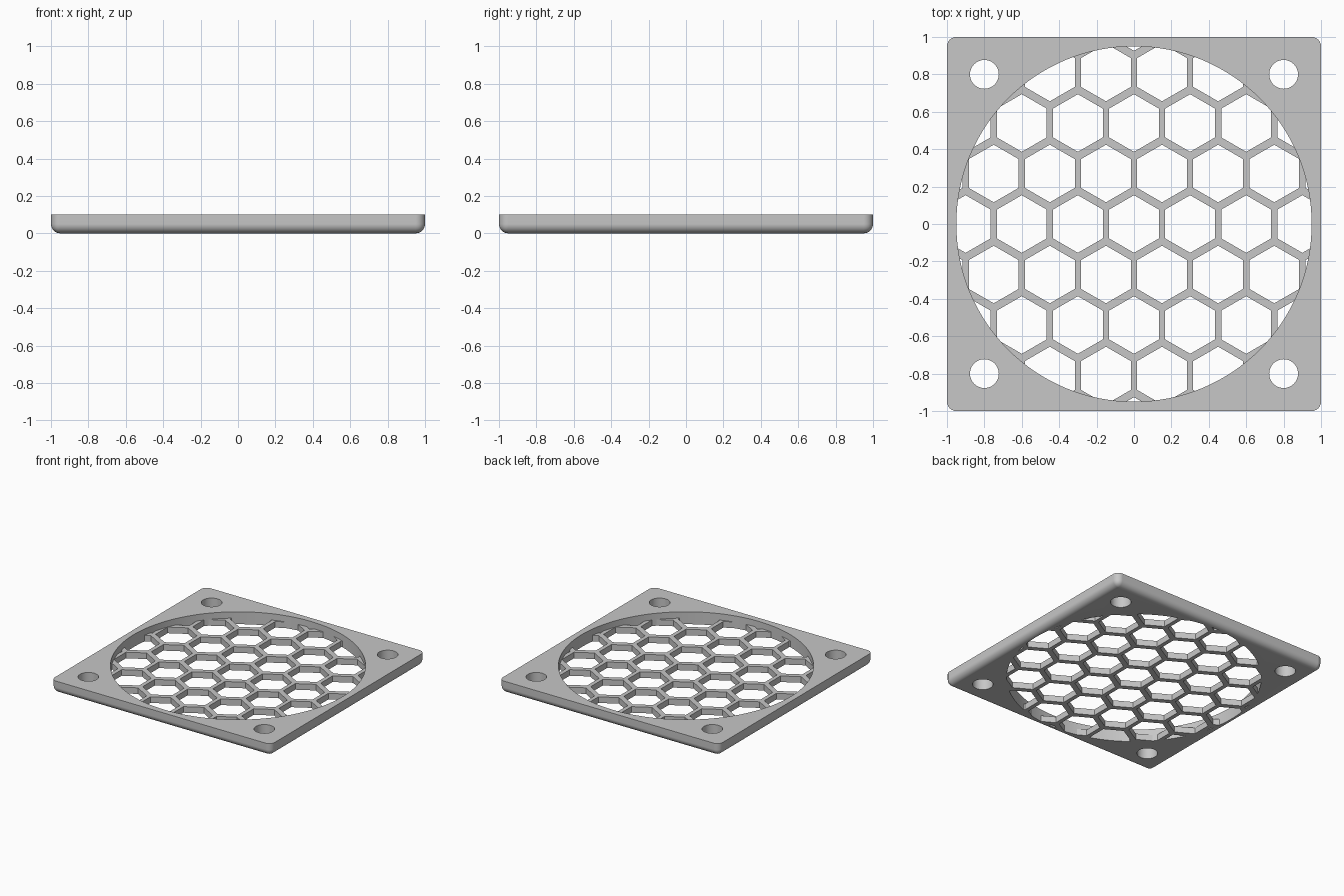
import bpy, bmesh
from math import pi, sin, cos, hypot

cube = bpy.data.objects.get("Cube")
if cube:
    bpy.data.objects.remove(cube, do_unlink=True)

HEIGHT, EDGE_R = 0.102, 0.05
BORE_R, GRILLE_THICK = 0.95, 0.05
PITCH_X, PITCH_Y, VENT_R = 0.30, 0.27, 0.154
HOLE_AT, HOLE_R = 0.80, 0.077

grey = bpy.data.materials.new("plain grey")
grey.use_nodes = True
grey.diffuse_color = (0.57, 0.57, 0.57, 1)
grey.node_tree.nodes["Principled BSDF"].inputs["Base Color"].default_value = grey.diffuse_color


def make_object(name, bm):
    bmesh.ops.recalc_face_normals(bm, faces=bm.faces)
    mesh = bpy.data.meshes.new(name)
    bm.to_mesh(mesh)
    bm.free()
    mesh.materials.append(grey)
    obj = bpy.data.objects.new(name, mesh)
    bpy.context.collection.objects.link(obj)
    return obj


def cylinders(name, centres, radius, sides):
    """Upright cutters passing right through the plate."""
    bm = bmesh.new()
    for x, y in centres:
        angles = [2 * pi * i / sides for i in range(sides)]
        low, high = ([bm.verts.new((x + radius * sin(a), y + radius * cos(a), z))
                      for a in angles] for z in (-0.2, 0.3))
        bm.faces.new(low)
        bm.faces.new(high)
        for i in range(sides):
            j = (i + 1) % sides
            bm.faces.new((low[i], low[j], high[j], high[i]))
    obj = make_object(name, bm)
    obj.hide_render = True
    return obj


def apply(obj, mod):
    bpy.context.view_layer.objects.active = obj
    bpy.ops.object.modifier_apply(modifier=mod.name)


def boolean(obj, cutter, operation):
    mod = obj.modifiers.new("cut", "BOOLEAN")
    mod.operation, mod.solver, mod.object = operation, "EXACT", cutter
    apply(obj, mod)
    bpy.data.objects.remove(cutter, do_unlink=True)


# Square frame: rounded vertical corners and bottom rim, crisp top rim
bm = bmesh.new()
bmesh.ops.create_cube(bm, size=2)
for v in bm.verts:
    v.co.z = HEIGHT if v.co.z > 0 else 0
rim = [e for e in bm.edges if min(v.co.z for v in e.verts) < 0.01]
bmesh.ops.bevel(bm, geom=rim, offset=EDGE_R, segments=6, profile=0.5, affect="EDGES")
frame = make_object("frame", bm)

# Round opening and corner screw holes
boolean(frame, cylinders("bore_cutter", [(0, 0)], BORE_R, 128), "DIFFERENCE")
corners = [(sx * HOLE_AT, sy * HOLE_AT) for sx in (-1, 1) for sy in (-1, 1)]
boolean(frame, cylinders("screw_hole_cutter", corners, HOLE_R, 48), "DIFFERENCE")

# Honeycomb: each cell is a hexagonal ring of six quads, welded to its neighbours
bm = bmesh.new()
for row in range(-5, 6):
    for col in range(-5, 6):
        x = (col + 0.5 * (row % 2)) * PITCH_X
        y = row * PITCH_Y
        if hypot(x, y) > BORE_R + 0.25:
            continue
        rings = []
        for half_x, tip_y in ((PITCH_X / 2, PITCH_Y * 2 / 3), (VENT_R * cos(pi / 6), VENT_R)):
            rings.append([bm.verts.new((x + half_x * sin(i * pi / 3) / sin(pi / 3),
                                        y + tip_y * cos(i * pi / 3), GRILLE_THICK / 2))
                          for i in range(6)])
        outer, inner = rings
        for i in range(6):
            j = (i + 1) % 6
            bm.faces.new((outer[i], inner[i], inner[j], outer[j]))
bmesh.ops.remove_doubles(bm, verts=bm.verts, dist=0.001)
honeycomb = make_object("honeycomb", bm)
solid = honeycomb.modifiers.new("thickness", "SOLIDIFY")
solid.thickness, solid.offset = GRILLE_THICK, 0
apply(honeycomb, solid)
boolean(honeycomb, cylinders("trim_cutter", [(0, 0)], BORE_R, 128), "INTERSECT")

# Smooth rounded walls, flat large faces
bpy.ops.object.select_all(action="DESELECT")
for part in (frame, honeycomb):
    part.select_set(True)
bpy.context.view_layer.objects.active = frame
bpy.ops.object.shade_smooth_by_angle(angle=pi / 6)
weighted = frame.modifiers.new("flat_faces", "WEIGHTED_NORMAL")
weighted.keep_sharp = True
